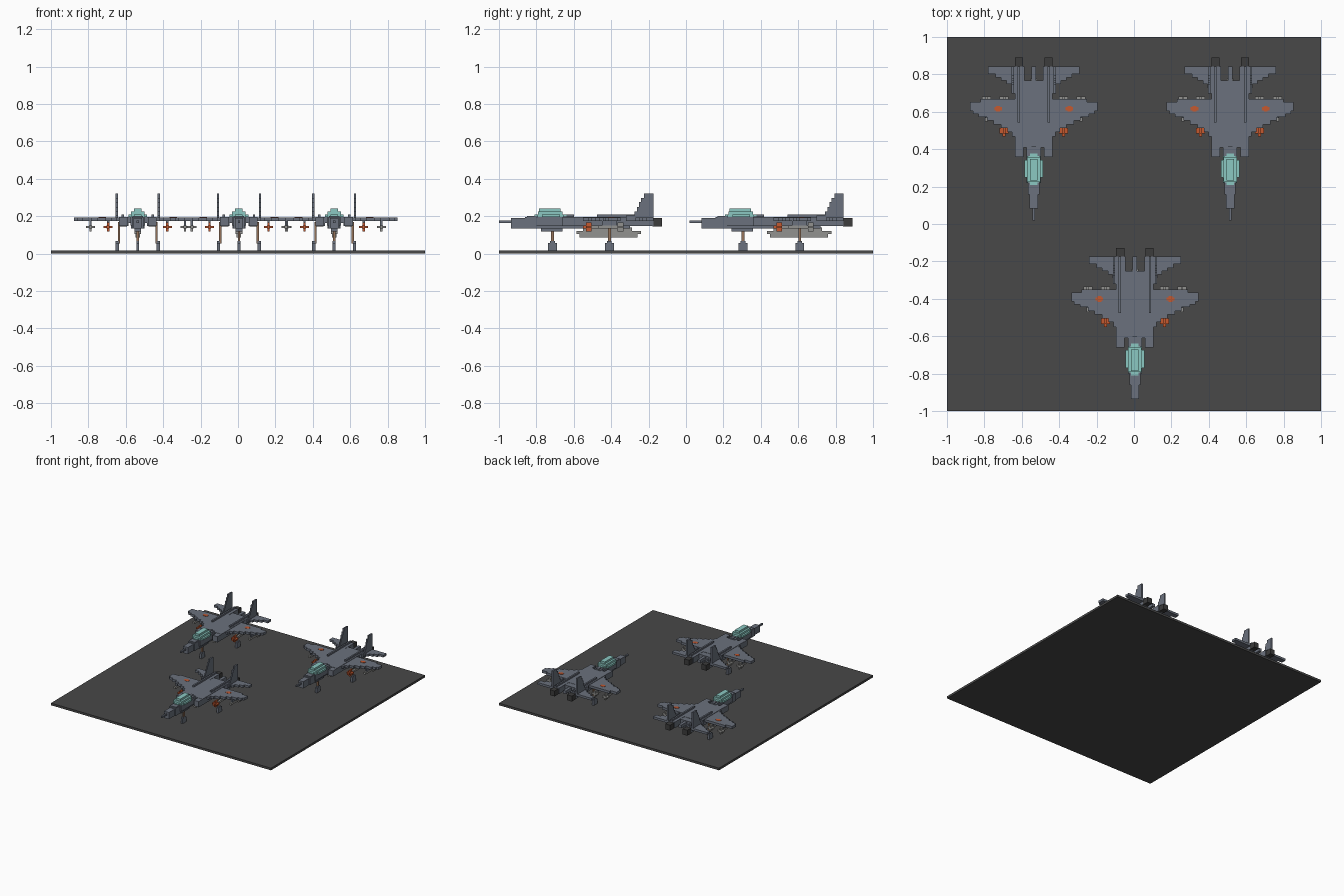
import bpy, bmesh

cube = bpy.data.objects.get("Cube")
if cube:
    bpy.data.objects.remove(cube, do_unlink=True)


def material(name, rgb):
    m = bpy.data.materials.new(name)
    m.use_nodes = True
    col = (*rgb, 1.0)
    m.diffuse_color = col
    m.node_tree.nodes["Principled BSDF"].inputs["Base Color"].default_value = col
    return m


GREY = material("airframe grey", (0.145, 0.165, 0.205))
TARMAC = material("dark tarmac", (0.065, 0.065, 0.065))
GLASS = material("canopy teal", (0.26, 0.58, 0.54))
ORANGE = material("signal orange", (0.56, 0.10, 0.03))
LIGHT = material("store light grey", (0.29, 0.29, 0.28))
DARK = material("nozzle dark grey", (0.045, 0.045, 0.045))
TAN = material("strut tan", (0.30, 0.17, 0.10))


def box_mesh(name, boxes, mat, mirror=False):
    """One mesh from boxes (x0, x1, y0, y1, z0, z1), optionally mirrored in x."""
    bm = bmesh.new()
    if mirror:
        boxes = boxes + [(-b[1], -b[0], *b[2:]) for b in boxes]
    for x0, x1, y0, y1, z0, z1 in boxes:
        v = bmesh.ops.create_cube(bm, size=1)["verts"]
        bmesh.ops.scale(bm, vec=(x1 - x0, y1 - y0, z1 - z0), verts=v)
        bmesh.ops.translate(bm, vec=((x0 + x1) / 2, (y0 + y1) / 2, (z0 + z1) / 2), verts=v)
    me = bpy.data.meshes.new(name)
    bm.to_mesh(me)
    bm.free()
    me.materials.append(mat)
    return me


def centred(hw, y0, y1, z0, z1):
    return (-hw, hw, y0, y1, z0, z1)


def stepped(rows, z0, z1):
    """Centred rows (y0, y1, half width) forming a stepped planform."""
    return [centred(hw, y0, y1, z0, z1) for y0, y1, hw in rows]


def store(x, y0, y1, z):
    """Square missile body."""
    return (x - 0.008, x + 0.008, y0, y1, z - 0.008, z + 0.008)


def cross(x, y0, y1, z, r=0.024, t=0.006):
    """Cross-shaped fin set."""
    return [(x - r, x + r, y0, y1, z - t, z + t), (x - t, x + t, y0, y1, z - r, z + r)]


parts = {}


def part(name, boxes, mat, mirror=False):
    parts[name] = box_mesh(name, boxes, mat, mirror)


# Nose, cockpit section and central body
part("nose_probe", [centred(0.006, -1.0, -0.93, 0.165, 0.178)], GREY)
part("nose", [centred(0.022, -0.935, -0.86, 0.135, 0.19),
              centred(0.03, -0.86, -0.80, 0.135, 0.197)], GREY)
part("forward_fuselage", [centred(0.038, -0.80, -0.60, 0.15, 0.197),
                          centred(0.028, -0.85, -0.60, 0.135, 0.202),
                          centred(0.018, -0.775, -0.66, 0.118, 0.14),
                          centred(0.012, -0.66, -0.60, 0.19, 0.208)], GREY)
part("main_body", [centred(0.1, -0.61, -0.30, 0.165, 0.197),
                   centred(0.035, -0.61, -0.30, 0.135, 0.17),
                   centred(0.06, -0.31, -0.25, 0.165, 0.195),
                   centred(0.012, -0.26, -0.175, 0.165, 0.19)], GREY)
part("intakes_and_engines", [(0.055, 0.1, -0.66, -0.60, 0.148, 0.195),
                             (0.05, 0.1, -0.61, -0.175, 0.148, 0.197)], GREY, True)
part("exhaust_nozzles", [(0.057, 0.1, -0.178, -0.127, 0.145, 0.19)], DARK, True)

# Canopy in stepped layers
part("canopy", stepped([(-0.81, -0.795, 0.02), (-0.795, -0.77, 0.037), (-0.77, -0.675, 0.05),
                        (-0.675, -0.655, 0.037), (-0.655, -0.64, 0.02)], 0.195, 0.21)
     + [centred(0.036, -0.79, -0.66, 0.21, 0.226),
        centred(0.02, -0.785, -0.67, 0.226, 0.242)], GLASS)

# Wings and tail surfaces
part("wings", stepped([(-0.365, -0.35, 0.285), (-0.415, -0.365, 0.34), (-0.43, -0.415, 0.325),
                       (-0.445, -0.43, 0.295), (-0.465, -0.445, 0.25), (-0.485, -0.465, 0.215),
                       (-0.505, -0.485, 0.175), (-0.525, -0.505, 0.14),
                       (-0.55, -0.525, 0.115)], 0.174, 0.194), GREY)
tail_rows = [(-0.215, -0.175, 0.245), (-0.235, -0.215, 0.205), (-0.25, -0.235, 0.175),
             (-0.27, -0.25, 0.145), (-0.29, -0.27, 0.12)]
part("tailplanes", [(0.095, hw, y0, y1, 0.174, 0.192) for y0, y1, hw in tail_rows], GREY, True)
fin_rows = [(-0.32, 0.185, 0.205), (-0.275, 0.205, 0.225), (-0.262, 0.225, 0.25),
            (-0.25, 0.25, 0.275), (-0.24, 0.275, 0.298), (-0.225, 0.298, 0.322)]
part("tail_fins", [(0.106, 0.118, y0, -0.175, z0, z1) for y0, z0, z1 in fin_rows]
     + [(0.095, 0.118, -0.32, -0.175, 0.174, 0.192)], GREY, True)
part("dorsal_ridges", [(0.074, 0.087, -0.475, -0.175, 0.19, 0.21)], GREY, True)
part("wing_markings", [(0.17, 0.211, -0.41, -0.392, 0.192, 0.196),
                       (0.18, 0.201, -0.416, -0.386, 0.192, 0.196)], ORANGE, True)

# Underwing missiles and belly tank
part("missiles", [store(0.158, -0.505, -0.335, 0.142), store(0.252, -0.47, -0.335, 0.142)]
     + cross(0.158, -0.365, -0.335, 0.142) + cross(0.252, -0.365, -0.335, 0.142),
     LIGHT, True)
part("missile_heads", cross(0.158, -0.535, -0.505, 0.142)
     + [store(0.158, -0.55, -0.50, 0.142)], ORANGE, True)
part("pylons", [(x - 0.006, x + 0.006, -0.45, -0.37, 0.148, 0.176) for x in (0.158, 0.252)],
     GREY, True)
part("belly_tank", [centred(0.018, -0.585, -0.24, 0.104, 0.121),
                    centred(0.012, -0.57, -0.26, 0.086, 0.104),
                    centred(0.012, -0.55, -0.29, 0.121, 0.14)], LIGHT)

# Landing gear
part("nose_strut", [centred(0.006, -0.722, -0.706, 0.06, 0.12)], TAN)
part("nose_wheel", [centred(0.008, -0.738, -0.69, 0.018, 0.058),
                    centred(0.008, -0.727, -0.70, 0.058, 0.068)], GREY)
part("main_struts", [(0.094, 0.106, -0.417, -0.402, 0.055, 0.17)], TAN, True)
part("main_wheels", [(0.1, 0.118, -0.432, -0.386, 0.018, 0.058),
                     (0.1, 0.118, -0.422, -0.397, 0.058, 0.068)], GREY, True)

# Ground slab
slab = bpy.data.objects.new("ground_slab",
                            box_mesh("ground_slab", [(-1, 1, -1, 1, 0, 0.018)], TARMAC))
bpy.context.collection.objects.link(slab)

# Three parked jets sharing the same part meshes
for jet, (dx, dy) in {"front": (0.005, 0.0), "rear_right": (-0.536, 1.018),
                      "rear_left": (0.514, 1.018)}.items():
    for name, mesh in parts.items():
        ob = bpy.data.objects.new(f"{jet}_jet_{name}", mesh)
        ob.location = (dx, dy, 0)
        bpy.context.collection.objects.link(ob)
